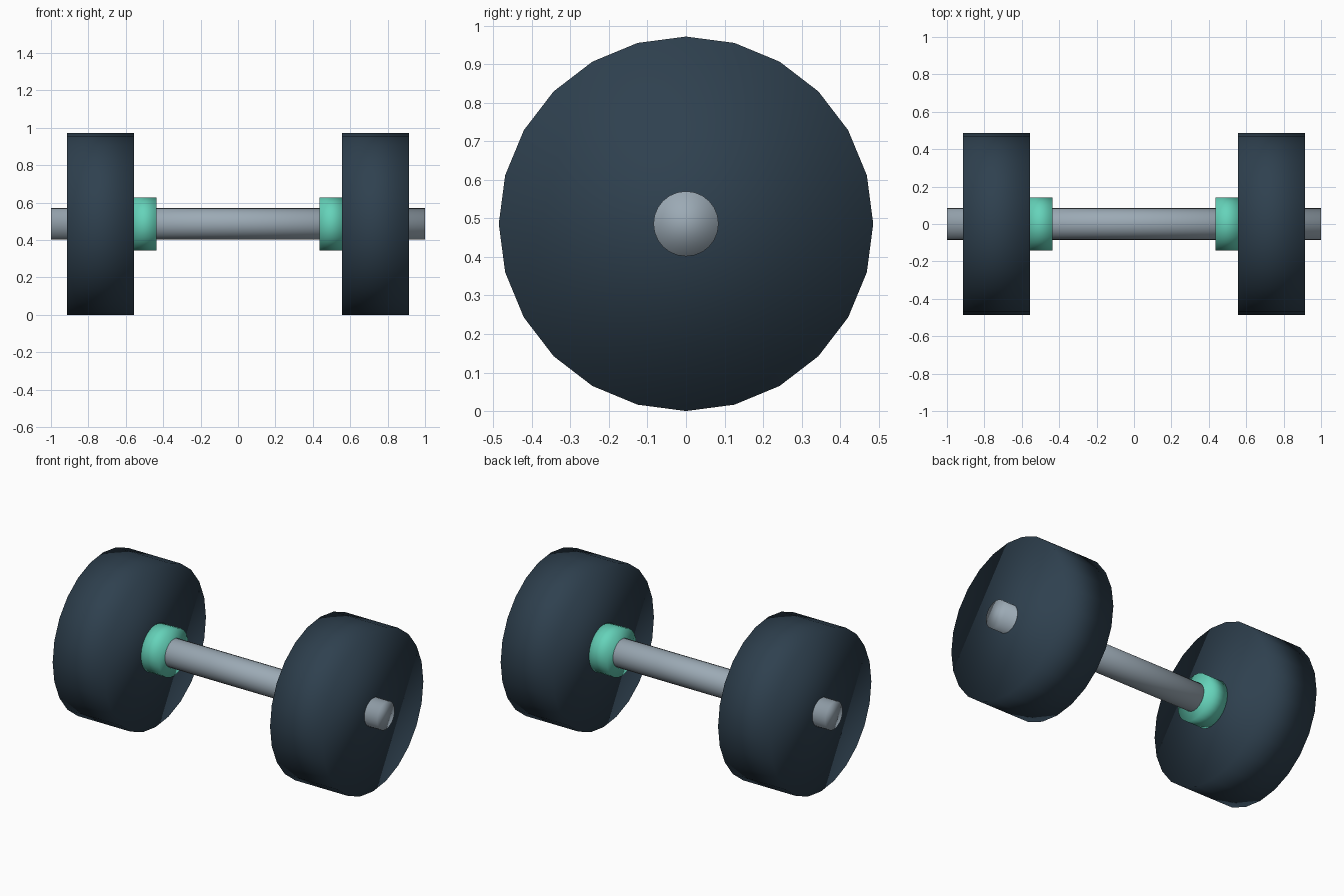
import bpy
from math import pi

if "Cube" in bpy.data.objects:
    bpy.data.objects.remove(bpy.data.objects["Cube"])

CENTRE_Z = 0.486


def material(name, rgb):
    mat = bpy.data.materials.new(name)
    mat.diffuse_color = (*rgb, 1.0)
    mat.use_nodes = True
    mat.node_tree.nodes["Principled BSDF"].inputs["Base Color"].default_value = mat.diffuse_color
    return mat


def disc(name, x0, x1, radius, mat):
    """Smooth-shaded 24-sided cylinder lying along x from x0 to x1."""
    bpy.ops.mesh.primitive_cylinder_add(
        vertices=24, radius=radius, depth=abs(x1 - x0),
        location=((x0 + x1) / 2, 0, CENTRE_Z), rotation=(0, pi / 2, 0))
    obj = bpy.context.object
    obj.name = name
    bpy.ops.object.transform_apply(location=False, rotation=True, scale=True)
    bpy.ops.object.shade_smooth()
    obj.data.materials.append(mat)
    return obj


steel = material("steel", (0.33, 0.40, 0.46))
rubber = material("dark_rubber", (0.028, 0.052, 0.078))
teal = material("teal", (0.13, 0.65, 0.49))

# Handle bar through the whole dumbbell
disc("bar", -1.0, 1.0, 0.0845, steel)

# Weight plate and inner collar at each end
for side, s in (("left", -1), ("right", 1)):
    disc(f"{side}_weight", s * 0.557, s * 0.913, CENTRE_Z, rubber)
    disc(f"{side}_collar", s * 0.435, s * 0.565, 0.142, teal)
